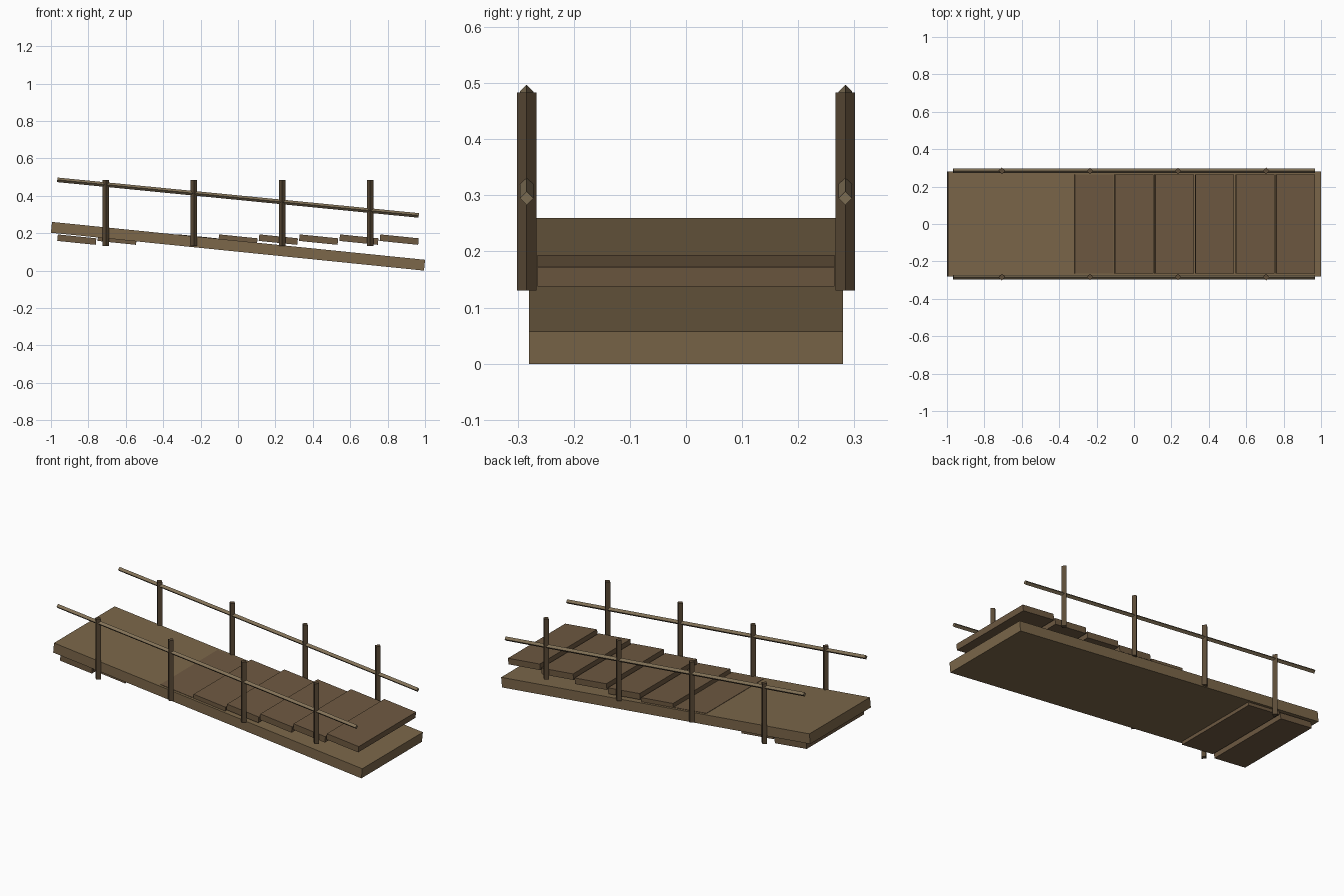
import bpy, math

if "Cube" in bpy.data.objects:
    bpy.data.objects.remove(bpy.data.objects["Cube"])

TILT = math.asin(0.101)   # ramp slopes down towards +x


def material(name, rgb):
    m = bpy.data.materials.new(name)
    m.diffuse_color = (*rgb, 1)
    m.use_nodes = True
    m.node_tree.nodes["Principled BSDF"].inputs["Base Color"].default_value = m.diffuse_color
    return m


deck_mat = material("deck_wood", (0.20, 0.135, 0.068))
plank_mat = material("plank_wood", (0.155, 0.10, 0.053))
post_mat = material("post_wood", (0.105, 0.07, 0.038))
rail_mat = material("rail_wood", (0.22, 0.165, 0.095))


def board(name, size, loc, mat):
    bpy.ops.mesh.primitive_cube_add(size=1, location=loc)
    ob = bpy.context.object
    ob.name = name
    ob.scale = size
    ob.rotation_euler = (0, TILT, 0)
    ob.data.materials.append(mat)


def pole(name, radius, length, loc, tilt, mat):
    # four-sided pole with its corners on the axes
    bpy.ops.mesh.primitive_cylinder_add(vertices=4, radius=radius, depth=length,
                                        location=loc, rotation=(0, tilt, 0))
    ob = bpy.context.object
    ob.name = name
    ob.data.materials.append(mat)


# Sloping deck
board("ramp_deck", (2.005, 0.56, 0.058), (0, 0, 0.13), deck_mat)

# Cross planks, all at one height
for i in range(9):
    board(f"plank_{i + 1}", (0.207, 0.53, 0.035), ((i - 4) * 0.2155, 0, 0.1655), plank_mat)

# Railings on both sides
for side, y in (("front", -0.284), ("back", 0.284)):
    for i in range(4):
        pole(f"{side}_post_{i + 1}", 0.0175, 0.353, ((i - 1.5) * 0.471, y, 0.307), 0, post_mat)
    pole(f"{side}_rail", 0.0122, 1.942, (0, y, 0.39), math.pi / 2 + TILT * 0.97, rail_mat)
